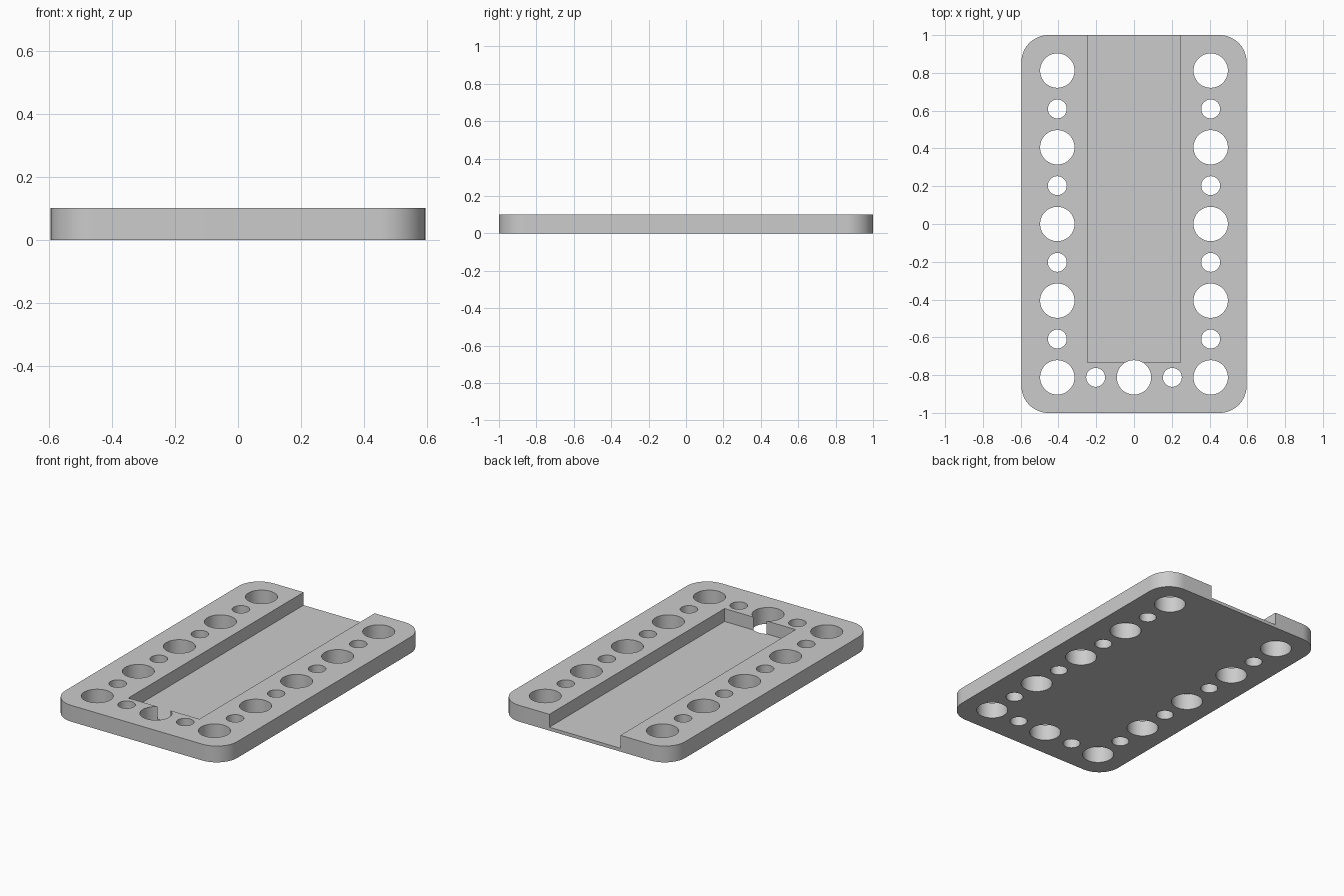
import bpy
import bmesh
from mathutils import Matrix, Vector

if "Cube" in bpy.data.objects:
    bpy.data.objects.remove(bpy.data.objects["Cube"])

HEIGHT = 0.102
HALF_WIDTH = 0.596
FLOOR = 0.021
PITCH = 0.203          # spacing between neighbouring holes
BIG, SMALL = 0.091, 0.05

grey = bpy.data.materials.new("light_grey")
grey.use_nodes = True
colour = (0.6, 0.6, 0.6, 1)
grey.diffuse_color = colour
grey.node_tree.nodes["Principled BSDF"].inputs["Base Color"].default_value = colour


def add_box(bm, low, high):
    low, high = Vector(low), Vector(high)
    place = Matrix.Translation((low + high) / 2) @ Matrix.Diagonal((high - low).to_4d())
    bmesh.ops.create_cube(bm, size=1, matrix=place)


def add_hole(bm, x, y, radius):
    bmesh.ops.create_cone(bm, cap_ends=True, segments=64, radius1=radius, radius2=radius,
                          depth=HEIGHT * 3, matrix=Matrix.Translation((x, y, HEIGHT / 2)))


def make_object(name, bm):
    mesh = bpy.data.meshes.new(name)
    bm.to_mesh(mesh)
    bm.free()
    mesh.materials.append(grey)
    obj = bpy.data.objects.new(name, mesh)
    bpy.context.collection.objects.link(obj)
    return obj


# Plate with rounded vertical corners
bm = bmesh.new()
add_box(bm, (-HALF_WIDTH, -1, 0), (HALF_WIDTH, 1, HEIGHT))
corners = [e for e in bm.edges if abs(e.verts[0].co.z - e.verts[1].co.z) > 0.01]
bmesh.ops.bevel(bm, geom=corners, offset=0.143, segments=16, profile=0.5, affect='EDGES')
plate = make_object("mounting_plate", bm)

# Channel open at the back
bm = bmesh.new()
add_box(bm, (-0.246, -0.733, FLOOR), (0.246, 1.1, HEIGHT * 2))
channel = make_object("channel_cutter", bm)

# Alternating large and small holes along both sides and the front
bm = bmesh.new()
for i in range(-4, 5):
    for side in (-1, 1):
        add_hole(bm, side * 2 * PITCH, i * PITCH, SMALL if i % 2 else BIG)
for i in (-1, 0, 1):
    add_hole(bm, i * PITCH, -4 * PITCH, SMALL if i % 2 else BIG)
holes = make_object("hole_cutter", bm)

# Cut the plate, then drop the cutters
bpy.ops.object.select_all(action='DESELECT')
plate.select_set(True)
bpy.context.view_layer.objects.active = plate
for cutter in (channel, holes):
    cutter.hide_render = True
    cut = plate.modifiers.new(cutter.name, 'BOOLEAN')
    cut.operation = 'DIFFERENCE'
    cut.solver = 'EXACT'
    cut.object = cutter
    bpy.ops.object.modifier_apply(modifier=cut.name)
    bpy.data.objects.remove(cutter)

bpy.ops.object.shade_smooth_by_angle(angle=0.6)
